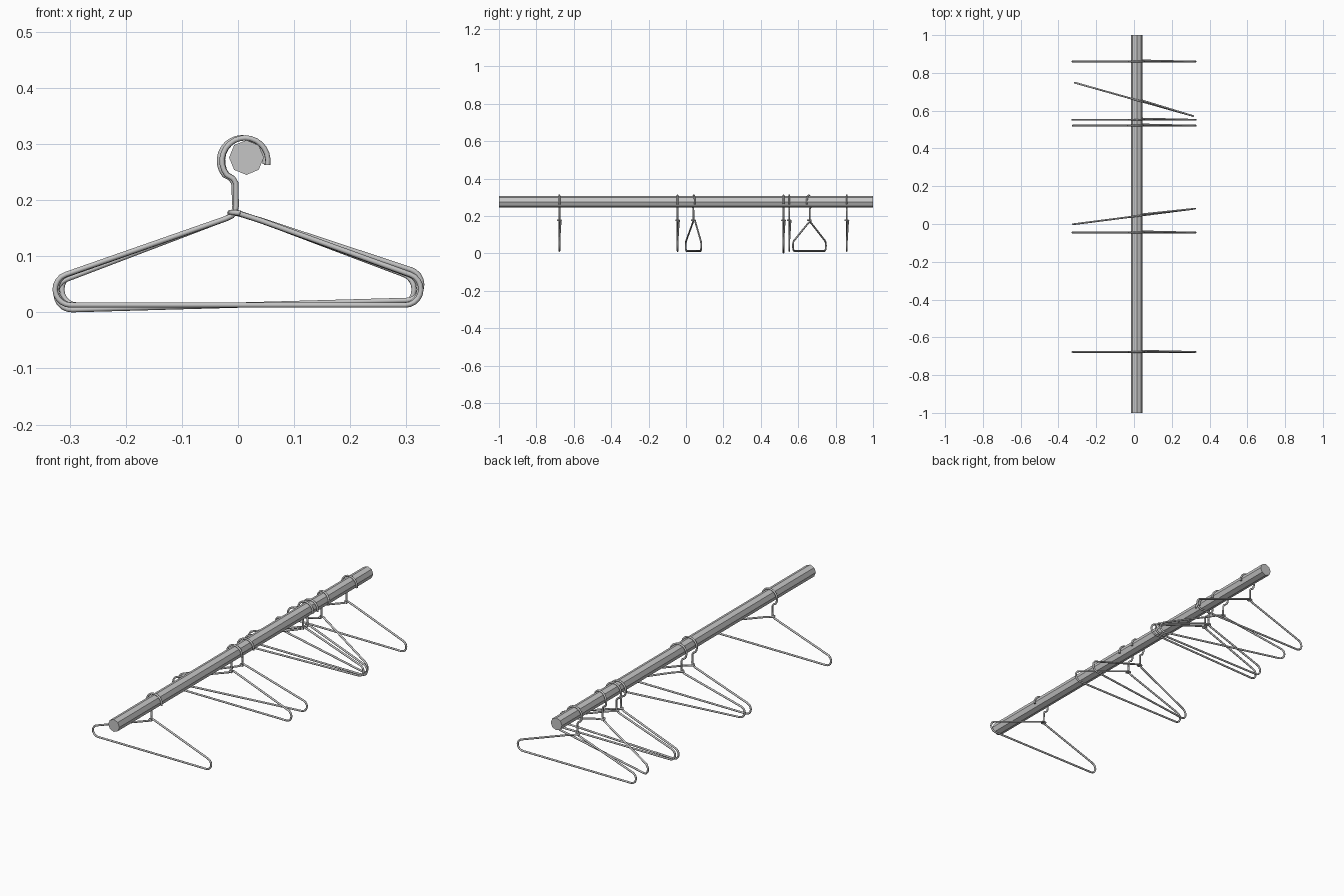
import bpy, bmesh, math
from mathutils import Matrix, Vector

if "Cube" in bpy.data.objects:
    bpy.data.objects.remove(bpy.data.objects["Cube"])

grey = bpy.data.materials.new("grey_metal")
grey.diffuse_color = (0.56, 0.56, 0.56, 1)
grey.use_nodes = True
grey.node_tree.nodes["Principled BSDF"].inputs["Base Color"].default_value = grey.diffuse_color


def link(name, mesh):
    ob = bpy.data.objects.new(name, mesh)
    bpy.context.collection.objects.link(ob)
    return ob


def arc(cx, cz, r, a0, a1, n):
    """Points of an arc in the xz plane, angles in degrees."""
    angles = [math.radians(a0 + (a1 - a0) * i / n) for i in range(n + 1)]
    return [(cx + r * math.cos(a), 0, cz + r * math.sin(a)) for a in angles]


# rail: octagonal rod along y
bm = bmesh.new()
bmesh.ops.create_cone(bm, cap_ends=True, segments=8, radius1=0.031,
                      radius2=0.031, depth=2,
                      matrix=Matrix.Translation((0.015, 0, 0.276))
                      @ Matrix.Rotation(math.pi / 2, 4, 'X'))
rail_mesh = bpy.data.meshes.new("rail")
bm.to_mesh(rail_mesh)
bm.free()
rail_mesh.materials.append(grey)
link("rail", rail_mesh)

# hanger wire: hook, stem, left shoulder, bottom bar, right shoulder, wrapped end
path = arc(0.0125, 0.2700, 0.041, -10, 217, 16)
path += [(-0.009, 0, 0.239), (-0.004, 0, 0.231), (-0.003, 0, 0.19),
         (-0.005, 0, 0.179), (-0.011, 0, 0.172), (-0.022, 0, 0.167)]
path += arc(-0.298, 0.041, 0.028, 109, 270, 9)
path += arc(0.298, 0.041, 0.028, -90, 71, 9)
path += [(0.04, 0.006, 0.164), (0.002, 0.0085, 0.176), (-0.010, 0.005, 0.178),
         (-0.0125, -0.001, 0.178), (-0.008, -0.008, 0.178), (0.004, -0.0085, 0.177)]

curve = bpy.data.curves.new("hanger_wire", 'CURVE')
curve.dimensions = '3D'
curve.bevel_depth = 0.0047
curve.bevel_resolution = 2
curve.use_fill_caps = True
spline = curve.splines.new('POLY')
spline.points.add(len(path) - 1)
for point, co in zip(spline.points, path):
    point.co = (*co, 1)
wire = link("hanger_wire", curve)
bpy.context.view_layer.update()
hanger_mesh = bpy.data.meshes.new_from_object(
    wire.evaluated_get(bpy.context.evaluated_depsgraph_get()))
bpy.data.objects.remove(wire)
hanger_mesh.name = "hanger"
hanger_mesh.materials.clear()
hanger_mesh.materials.append(grey)
for poly in hanger_mesh.polygons:
    poly.use_smooth = len(poly.vertices) == 4

# hangers along the rail: position, turn about z, tilt about y (degrees)
layout = [(-0.677, 0, 0), (-0.045, 0, 0), (0.04, 7.3, 0), (0.521, 0, -1.6),
          (0.552, 0, 0), (0.66, -15.7, 0), (0.86, 0, 0)]
pivot = Vector((0, 0, 0.1))
for i, (y, turn, tilt) in enumerate(layout):
    ob = link(f"hanger_{i + 1}", hanger_mesh)
    ob.matrix_world = (Matrix.Translation(pivot + Vector((0, y, 0)))
                       @ Matrix.Rotation(math.radians(turn), 4, 'Z')
                       @ Matrix.Rotation(math.radians(tilt), 4, 'Y')
                       @ Matrix.Translation(-pivot))
